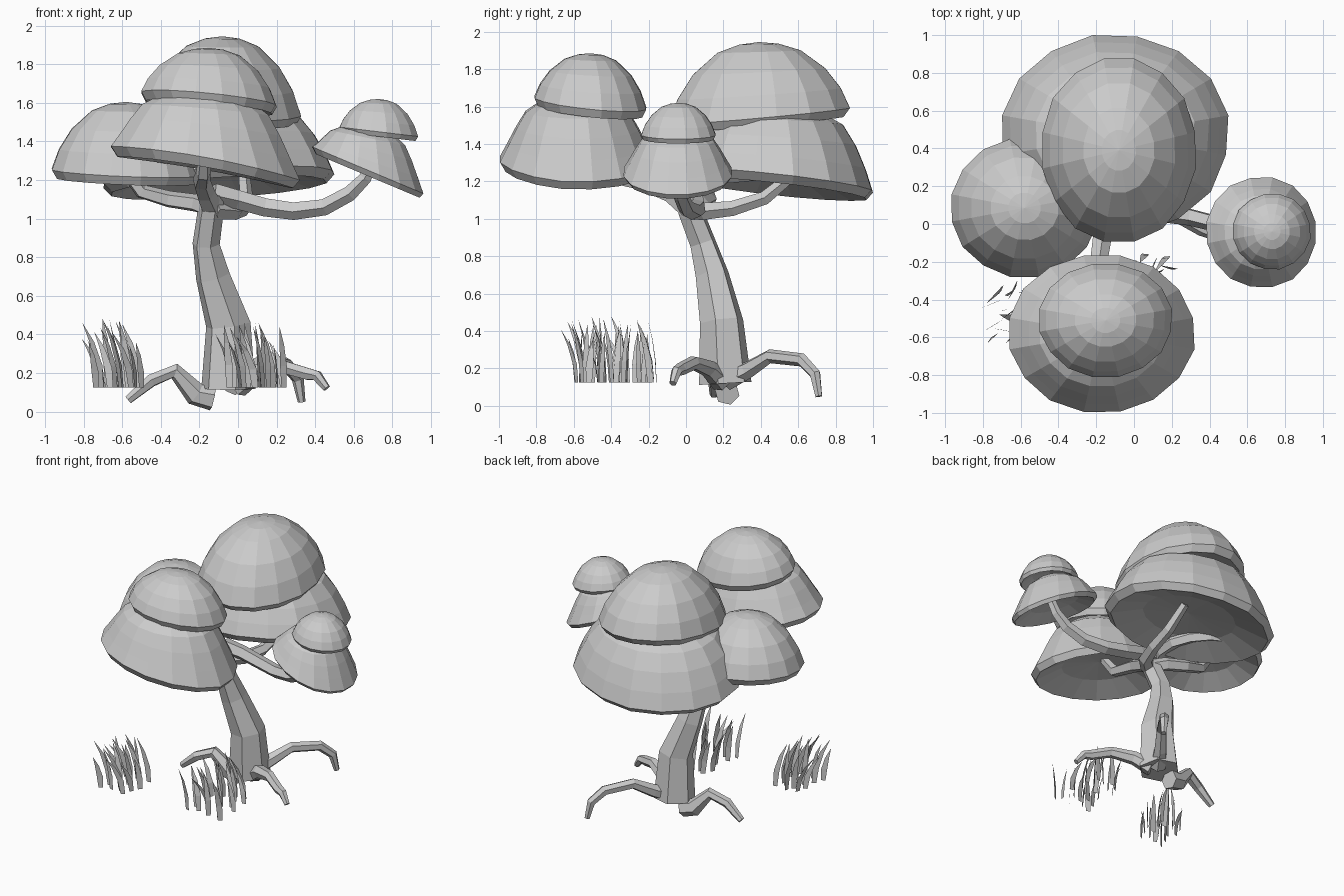
import bpy, bmesh, math, random
from mathutils import Vector

if "Cube" in bpy.data.objects:
    bpy.data.objects.remove(bpy.data.objects["Cube"])

random.seed(4)


def material(name, rgb):
    m = bpy.data.materials.new(name)
    m.diffuse_color = (*rgb, 1)
    m.use_nodes = True
    m.node_tree.nodes["Principled BSDF"].inputs["Base Color"].default_value = m.diffuse_color
    return m


GREY = material("pale_grey", (0.6, 0.6, 0.6))


def finish(name, bm):
    bmesh.ops.recalc_face_normals(bm, faces=bm.faces)
    me = bpy.data.meshes.new(name)
    bm.to_mesh(me)
    bm.free()
    me.materials.append(GREY)
    ob = bpy.data.objects.new(name, me)
    bpy.context.collection.objects.link(ob)
    return ob


def bridge(bm, a, b):
    n = len(a)
    for i in range(n):
        bm.faces.new((a[i], a[(i + 1) % n], b[(i + 1) % n], b[i]))


def fan(bm, ring, tip):
    for i in range(len(ring)):
        bm.faces.new((ring[i], ring[(i + 1) % len(ring)], tip))


# Canopy dome: faceted bell with a thin bevelled rim and a shallow hollow below
BELL = [(1, 0), (.93, .25), (.83, .52), (.70, .76), (.48, .9)]
FLARE = [(1, 0), (.9, .22), (.79, .47), (.67, .70), (.45, .88)]
CAP = [(1, 0), (.9, .3), (.73, .6), (.46, .87), (.22, .97)]


def dome(name, cx, cy, rx, ry, z_rim, z_top, sx, sy, profile, rim=.045, sag=0, n=16):
    bm = bmesh.new()
    h = z_top - z_rim
    wob = [1 + random.uniform(-.012, .012) for _ in range(n)]

    def ring(f, z, tilt):
        out = []
        for i in range(n):
            a = 2 * math.pi * (i + .5) / n
            dx, dy = rx * f * wob[i] * math.cos(a), ry * f * wob[i] * math.sin(a)
            drop = sx * dx + sy * dy - sag * dx * dx
            out.append(bm.verts.new((cx + dx, cy + dy, z + tilt * drop)))
        return out

    rings = [ring(.55, z_rim + .03, 1), ring(.93, z_rim - rim, 1)]
    rings += [ring(f, z_rim + h * t, 1 - .75 * t) for f, t in profile]
    for a, b in zip(rings, rings[1:]):
        bridge(bm, a, b)
    fan(bm, rings[-1], bm.verts.new((cx, cy, z_top)))
    fan(bm, rings[0], bm.verts.new((cx, cy, z_rim + .06)))
    return finish(name, bm)


dome("front_canopy_lower", -.17, -.58, .495, .425, 1.31, 1.68, -.18, -.02, FLARE, .05, .1)
dome("front_canopy_cap", -.15, -.51, .355, .305, 1.62, 1.885, -.10, -.10, CAP)
dome("back_canopy_lower", -.10, .47, .605, .535, 1.205, 1.62, .06, -.11, BELL)
dome("back_canopy_cap", -.08, .39, .415, .495, 1.55, 1.945, -.03, .09, CAP)
dome("left_canopy", -.58, .085, .395, .37, 1.24, 1.605, -.04, .06, CAP)
dome("right_canopy_lower", .675, -.045, .295, .295, 1.25, 1.49, -.42, .0, FLARE, .03)
dome("right_canopy_cap", .73, -.04, .208, .203, 1.45, 1.62, -.12, .0, CAP, .025)


# Faceted tapering tube through (x, y, z, radius) points
def tube(name, pts, sides=6):
    bm = bmesh.new()
    p = [Vector(q[:3]) for q in pts]
    t = [(p[min(i + 1, len(p) - 1)] - p[max(i - 1, 0)]).normalized() for i in range(len(p))]
    u = t[0].orthogonal().normalized()
    rings = []
    for i, c in enumerate(p):
        if i:
            u = t[i - 1].rotation_difference(t[i]) @ u
        v = t[i].cross(u)
        r = pts[i][3]
        rings.append([bm.verts.new(c + r * (math.cos(a) * u + math.sin(a) * v))
                      for a in (2 * math.pi * k / sides for k in range(sides))])
    for a, b in zip(rings, rings[1:]):
        bridge(bm, a, b)
    bm.faces.new(rings[0])
    bm.faces.new(rings[-1])
    return finish(name, bm)


tube("trunk", [(-.05, .21, .12, .145), (-.05, .19, .45, .12), (-.13, .14, .70, .092),
               (-.165, .09, .87, .072), (-.14, .02, 1.05, .068), (-.13, .0, 1.13, .055)], 6)

# Branches up into the canopies
tube("right_branch", [(-.13, .02, 1.13, .06), (.0, .05, 1.10, .052), (.14, .06, 1.06, .05),
                      (.29, .04, 1.04, .048), (.45, .0, 1.06, .045), (.58, -.03, 1.13, .042),
                      (.66, -.04, 1.21, .035), (.70, -.05, 1.30, .03)], 5)
tube("back_branch", [(-.13, .0, 1.05, .055), (-.02, .10, 1.04, .048), (.03, .25, 1.055, .042),
                     (.04, .42, 1.11, .038), (.03, .58, 1.24, .03)], 5)
tube("left_branch", [(-.13, .02, 1.05, .055), (-.22, .08, 1.08, .048), (-.36, .12, 1.10, .045),
                     (-.50, .11, 1.14, .04), (-.60, .09, 1.27, .03)], 5)
tube("front_branch", [(-.13, .03, 1.04, .06), (-.17, -.08, 1.13, .052), (-.19, -.22, 1.19, .048),
                      (-.18, -.42, 1.23, .04), (-.17, -.52, 1.36, .03)], 5)

# Arched roots
tube("back_root", [(-.03, .22, .14, .06), (.04, .33, .19, .048), (.13, .45, .265, .038),
                   (.25, .62, .245, .036), (.31, .69, .17, .032), (.33, .71, .05, .02)], 6)
tube("left_root", [(-.13, .22, .07, .068), (-.22, .21, .09, .062), (-.33, .18, .21, .042),
                   (-.45, .15, .16, .036), (-.57, .15, .06, .024)], 6)
tube("right_root", [(.0, .19, .13, .06), (.10, .12, .20, .048), (.24, .04, .23, .038),
                    (.36, -.03, .195, .035), (.41, -.05, .185, .03), (.46, -.07, .12, .02)], 6)


# Grass clumps: pointed blades curving towards the front left, bases spread evenly
def grass(name, x0, x1, y0, y1, count):
    bm = bmesh.new()
    for i in range(count):
        x = x0 + (x1 - x0) * (i + random.random()) / count
        y = y0 + (y1 - y0) * ((i * .618 + random.uniform(0, .1)) % 1)
        h = random.uniform(.22, .36)
        a = random.uniform(-.4, 1.4)
        side = Vector((math.cos(a), math.sin(a), 0))
        lean = Vector((random.uniform(-.10, -.02), random.uniform(-.09, .03), 0))
        rows = []
        for s, w in ((0, .016), (.35, .021), (.7, .014)):
            c = Vector((x, y, .125 + h * s)) + lean * s * s
            rows.append((bm.verts.new(c - side * w), bm.verts.new(c + side * w)))
        tip = bm.verts.new(Vector((x, y, .125 + h)) + lean)
        for p, q in zip(rows, rows[1:]):
            bm.faces.new((p[0], p[1], q[1], q[0]))
        bm.faces.new((rows[-1][0], rows[-1][1], tip))
    return finish(name, bm)


grass("left_grass", -.74, -.50, -.62, -.30, 18)
grass("front_grass", -.05, .25, -.58, -.14, 22)
